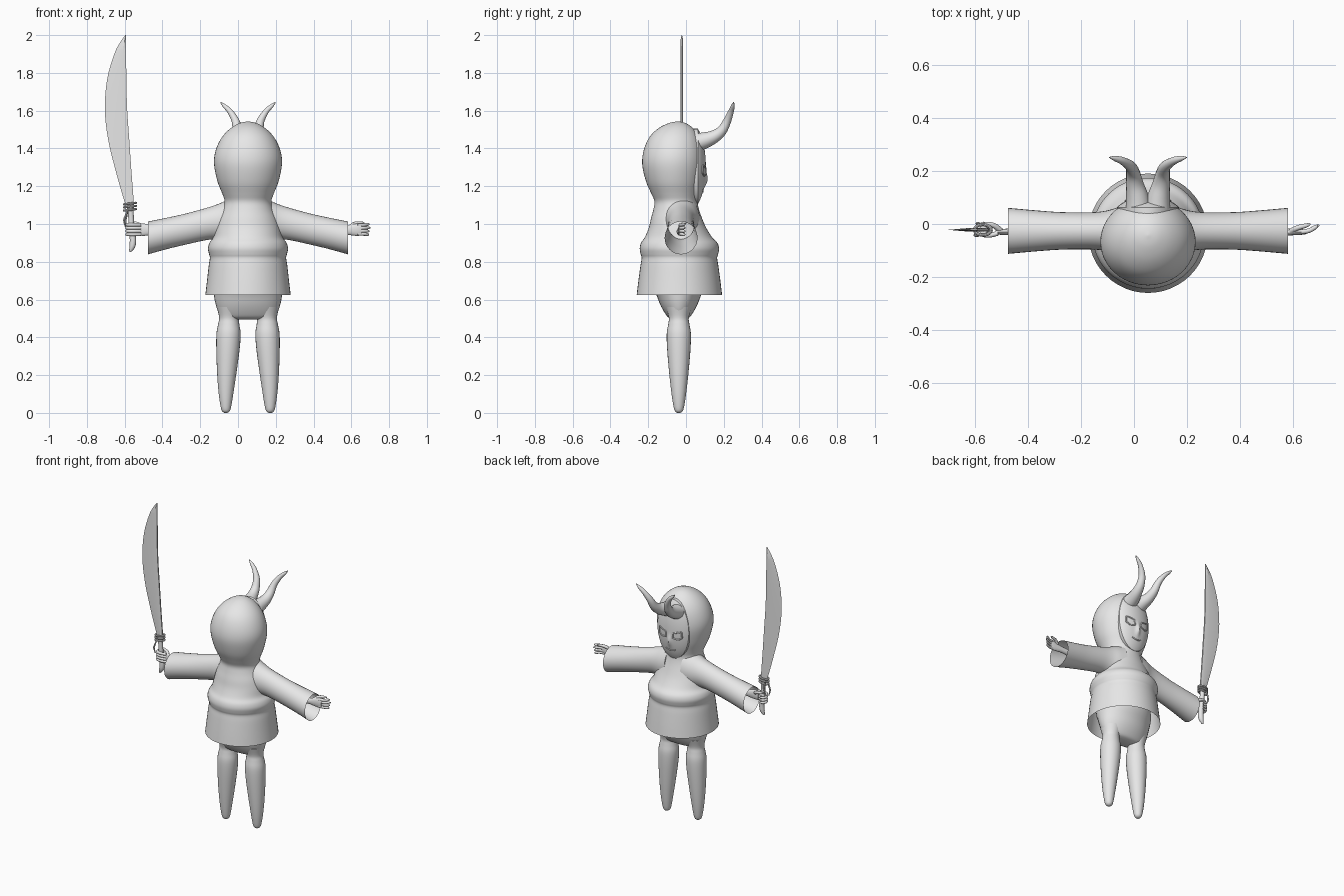
import bpy, bmesh, math
from mathutils import Vector

if "Cube" in bpy.data.objects:
    bpy.data.objects.remove(bpy.data.objects["Cube"])

CX, CY = 0.053, -0.035   # figure's vertical axis
X, Y, Z = Vector((1, 0, 0)), Vector((0, 1, 0)), Vector((0, 0, 1))

grey = bpy.data.materials.new("clay_grey")
grey.diffuse_color = (0.8, 0.8, 0.8, 1)
grey.use_nodes = True
grey.node_tree.nodes["Principled BSDF"].inputs["Base Color"].default_value = grey.diffuse_color


def finish(name, bm, angle=40):
    bmesh.ops.recalc_face_normals(bm, faces=bm.faces)
    me = bpy.data.meshes.new(name)
    bm.to_mesh(me)
    bm.free()
    me.materials.append(grey)
    ob = bpy.data.objects.new(name, me)
    bpy.context.collection.objects.link(ob)
    bpy.ops.object.select_all(action='DESELECT')
    ob.select_set(True)
    bpy.context.view_layer.objects.active = ob
    bpy.ops.object.shade_smooth_by_angle(angle=math.radians(angle))
    return ob


def smooth_path(pts, steps):
    """Catmull-Rom interpolation of tuples."""
    out = []
    for i in range(len(pts) - 1):
        p0, p1 = pts[max(i - 1, 0)], pts[i]
        p2, p3 = pts[i + 1], pts[min(i + 2, len(pts) - 1)]
        for k in range(steps):
            t = k / steps
            out.append([0.5 * (2 * b + (c - a) * t + (2 * a - 5 * b + 4 * c - d) * t * t
                               + (3 * b - a - 3 * c + d) * t ** 3)
                        for a, b, c, d in zip(p0, p1, p2, p3)])
    out.append(list(pts[-1]))
    return out


def loft(name, pts, axes=None, ref=Y, sides=32, caps=(True, True), steps=4):
    """Skin elliptical rings (x, y, z, ru, rv) along a smooth path."""
    pts = smooth_path(pts, steps)
    bm = bmesh.new()
    rings = []
    for i, (x, y, z, ru, rv) in enumerate(pts):
        if axes:
            u, v = axes
        else:
            t = Vector(pts[min(i + 1, len(pts) - 1)][:3]) - Vector(pts[max(i - 1, 0)][:3])
            u = t.cross(ref).normalized()
            v = u.cross(t).normalized()
        ru, rv = max(ru, 0.001), max(rv, 0.001)
        rings.append([bm.verts.new(Vector((x, y, z)) + u * ru * math.cos(a) + v * rv * math.sin(a))
                      for a in (2 * math.pi * k / sides for k in range(sides))])
    for a, b in zip(rings, rings[1:]):
        for k in range(sides):
            n = (k + 1) % sides
            bm.faces.new((a[k], a[n], b[n], b[k]))
    for use, ring in zip(caps, (rings[0], rings[-1])):
        if use:
            bm.faces.new(ring)
    return finish(name, bm)


def tube(name, pts, ref=Y, sides=10, steps=4):
    return loft(name, [(*p, p[-1]) for p in pts], ref=ref, sides=sides, steps=steps)


# Hooded robe: z, centre y, half width, half depth
robe = [(.625, -.035, .226, .226), (.70, -.035, .217, .217), (.78, -.035, .208, .206),
        (.82, -.035, .202, .2), (.84, -.035, .206, .205), (.87, -.035, .212, .21),
        (.9, -.036, .204, .202), (.93, -.04, .184, .178), (.98, -.045, .172, .152),
        (1.03, -.05, .156, .135), (1.08, -.052, .134, .12), (1.12, -.053, .124, .114),
        (1.16, -.058, .136, .125), (1.22, -.064, .16, .146), (1.3, -.067, .178, .163),
        (1.36, -.067, .178, .163), (1.42, -.064, .16, .15), (1.47, -.06, .13, .126),
        (1.51, -.053, .088, .088), (1.535, -.046, .042, .042), (1.543, -.043, .002, .002)]
loft("hooded_robe", [(CX, y, z, a, b) for z, y, a, b in robe], (X, Y), sides=48, caps=(False, True))

# Hips
hips = [(.495, .1, .03), (.505, .135, .055), (.53, .155, .075), (.57, .17, .097),
        (.62, .18, .117), (.7, .185, .15), (.78, .15, .13)]
loft("hips", [(CX, -.038, z, a, b) for z, a, b in hips], (X, Y))

for s, side in ((-1, "left"), (1, "right")):
    # Legs: z, offset from axis, radius
    leg = [(0, .117, .008), (.012, .117, .022), (.05, .117, .031), (.12, .116, .041),
           (.22, .112, .052), (.34, .106, .062), (.42, .103, .064), (.47, .102, .056),
           (.505, .1, .053), (.56, .095, .07)]
    loft("leg_" + side, [(CX + s * d, -.038, z, r, r) for z, d, r in leg], (X, Y), sides=24)

    # Wide open sleeves: offset, centre z, half depth, half height
    sleeve = [(.06, 1.02, .1, .13), (.11, 1.017, .09, .11), (.16, 1.012, .076, .093),
              (.22, 1.0, .07, .085), (.33, .973, .071, .082), (.43, .95, .078, .083),
              (.53, .926, .087, .087)]
    loft("sleeve_" + side, [(CX + s * d, -.026, z, a, b) for d, z, a, b in sleeve], (Y, Z),
         caps=(True, False))

    # Wrist and palm
    palm = [(.40, .96, .02, .022), (.50, .965, .015, .02), (.54, .968, .013, .027),
            (.58, .97, .011, .033), (.60, .97, .008, .028)]
    shift = 0 if s > 0 else -.022
    loft("hand_" + side, [(CX + s * (d + shift), -.03, z, a, b) for d, z, a, b in palm],
         (Y, Z), sides=16)

    # Horns sweeping forward and up from the forehead
    horn = [(.035, .05, 1.43, .05), (.04, .10, 1.443, .043), (.05, .15, 1.463, .034),
            (.056, .19, 1.495, .027), (.066, .218, 1.545, .021), (.095, .238, 1.595, .015),
            (.125, .248, 1.625, .01), (.146, .252, 1.645, .002)]
    tube("horn_" + side, [(CX + s * d, y, z, r) for d, y, z, r in horn], ref=X, sides=16)

# Open hand fingers and thumb
for i in range(4):
    z = .947 + i * .016
    tube("finger_%d" % i, [(CX + .58, -.03, z, .009), (CX + .61, -.025, z, .009),
                           (CX + .633, -.012, z + (i - 1.5) * .002, .008),
                           (CX + .648 - abs(i - 2) * .006, -.004, z + (i - 1.5) * .003, .003)])
tube("thumb", [(CX + .54, -.028, .985, .01), (CX + .565, -.015, 1.002, .01),
               (CX + .6, -.005, 1.006, .008), (CX + .615, 0, 1.004, .003)])

# Fingers curled around the sword grip
for i in range(4):
    z = .945 + i * .017
    tube("grip_finger_%d" % i, [(-.515, -.035, z, .009), (-.55, -.043, z, .009),
                                (-.58, -.036, z, .009), (-.588, -.018, z, .008),
                                (-.575, .0, z, .008), (-.555, .002, z, .004)], ref=Z)
tube("grip_thumb", [(-.505, -.025, .985, .011), (-.53, -.006, 1.0, .01),
                    (-.56, .0, 1.008, .008), (-.578, -.005, 1.008, .004)], ref=Z)


# Face mask: a curved oval shell with a nose ridge
MZ = 1.305


def mask_y(dx, z):
    s = min((dx / .118) ** 2 + ((z - MZ) / .2) ** 2, 1)
    nose = .014 * math.exp(-(dx / .014) ** 2 - ((z - 1.235) / .035) ** 2)
    return .02 + .085 * math.sqrt(1 - .75 * s) + nose


bm = bmesh.new()
N, R = 40, 14
center = bm.verts.new((CX, mask_y(0, MZ), MZ))
prev = None
for j in range(1, R + 1):
    ring = []
    for k in range(N):
        a = 2 * math.pi * k / N
        dx, z = .118 * j / R * math.cos(a), MZ + .2 * j / R * math.sin(a)
        ring.append(bm.verts.new((CX + dx, mask_y(dx, z), z)))
    for k in range(N):
        n = (k + 1) % N
        if prev:
            bm.faces.new((prev[k], prev[n], ring[n], ring[k]))
        else:
            bm.faces.new((center, ring[n], ring[k]))
    prev = ring
# rim turned back into the hood
back = [bm.verts.new(v.co - Y * .03) for v in prev]
for k in range(N):
    n = (k + 1) % N
    bm.faces.new((prev[k], prev[n], back[n], back[k]))
finish("face_mask", bm)

# Slanted eye frames, and a small mouth ridge
for s, side in ((-1, "left"), (1, "right")):
    eye = [(.024, 1.262), (.028, 1.296), (.082, 1.312), (.084, 1.272), (.06, 1.255)]
    pts = []
    for (d, z), (d2, z2) in zip(eye, eye[1:] + eye[:1]):
        for f in (.1, .5, .9):
            a, b = d + (d2 - d) * f, z + (z2 - z) * f
            pts.append((CX + s * a, mask_y(a, b), b, .005))
    tube("eye_frame_" + side, pts + pts[:1], sides=8, steps=2)
tube("mouth", [(CX + d, mask_y(d, z), z, .004) for d, z in
               ((-.035, 1.178), (-.015, 1.172), (0, 1.17), (.015, 1.172), (.035, 1.178))], sides=8)

# Curved blade: z, back edge x, front edge x
SY = -.022
blade = smooth_path([(1.08, -.585, -.553), (1.115, -.6, -.552), (1.29, -.65, -.565),
                     (1.45, -.688, -.576), (1.61, -.705, -.587), (1.77, -.692, -.591),
                     (1.90, -.655, -.592), (1.96, -.625, -.592), (2.0, -.597, -.593)], 4)
bm = bmesh.new()
rows = []
for z, a, b in blade:
    m, h = a + (b - a) * .7, min(.007, (b - a) * .3)
    rows.append([bm.verts.new(p) for p in ((a, SY, z), (m, SY - h, z), (b, SY - h * .6, z),
                                           (b, SY + h * .6, z), (m, SY + h, z))])
for p, q in zip(rows, rows[1:]):
    for k in range(5):
        bm.faces.new((p[k], p[(k + 1) % 5], q[(k + 1) % 5], q[k]))
bm.faces.new(rows[0])
bm.faces.new(rows[-1])
finish("sword_blade", bm, 20)

# Grip with a hooked pommel
tube("sword_grip", [(-.57, SY, 1.1, .016), (-.567, SY, 1.05, .015), (-.563, SY, .98, .015),
                    (-.556, SY, .92, .017), (-.56, SY, .88, .015), (-.573, SY, .853, .005)], sides=14)

# Cord rings and hanging ends at the guard
for i, z in enumerate((1.075, 1.092, 1.108)):
    pts = [(-.572 + .032 * math.cos(a), SY + .02 * math.sin(a), z + .004 * math.cos(a), .006)
           for a in (2 * math.pi * k / 12 for k in range(13))]
    tube("cord_ring_%d" % i, pts, ref=Z, sides=8, steps=2)
for i, (dx, dy, end) in enumerate(((-.018, -.016, .985), (-.01, .018, 1.0))):
    x = -.585
    tube("cord_end_%d" % i, [(x, SY + dy, 1.08, .004), (x + dx * .4, SY + dy * 1.4, 1.05, .005),
                             (x + dx, SY + dy * 1.3, 1.02, .005), (x + dx * .6, SY + dy, end, .003)],
         sides=8)
